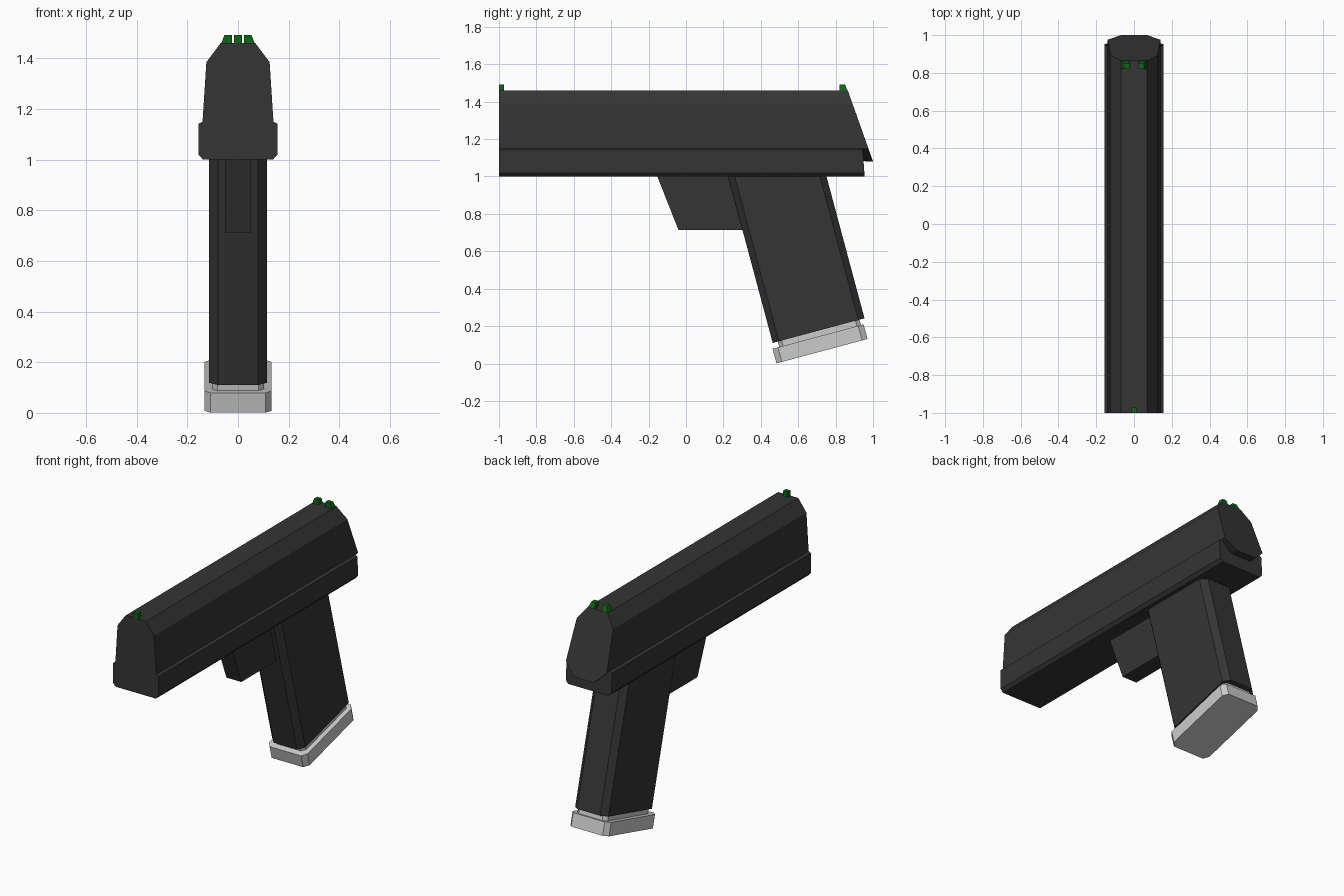
import bpy, math
from mathutils import Vector

if "Cube" in bpy.data.objects:
    bpy.data.objects.remove(bpy.data.objects["Cube"])


def material(name, rgb):
    m = bpy.data.materials.new(name)
    m.diffuse_color = (*rgb, 1)
    m.use_nodes = True
    m.node_tree.nodes["Principled BSDF"].inputs["Base Color"].default_value = m.diffuse_color
    return m


DARK = material("dark_polymer", (0.035, 0.035, 0.035))
GREEN = material("green_sight", (0.005, 0.13, 0.008))


def loft(name, start, end, mat=None):
    """Flat-faced solid between two rings with equal point counts."""
    n = len(start)
    faces = [(i, (i + 1) % n, (i + 1) % n + n, i + n) for i in range(n)]
    faces += [tuple(reversed(range(n))), tuple(range(n, 2 * n))]
    # Face winding: flip everything if the signed volume is negative
    verts = [Vector(p) for p in start + end]
    vol = sum(verts[f[0]].dot(verts[f[i]].cross(verts[f[i + 1]]))
              for f in faces for i in range(1, len(f) - 1))
    if vol < 0:
        faces = [tuple(reversed(f)) for f in faces]
    mesh = bpy.data.meshes.new(name)
    mesh.from_pydata(verts, [], faces)
    obj = bpy.data.objects.new(name, mesh)
    bpy.context.collection.objects.link(obj)
    if mat:
        mesh.materials.append(mat)
    return obj


def mirrored(half):
    """Close a right-hand half profile (x, z) across x = 0."""
    return half + [(-x, z) for x, z in reversed(half)]


# Slide: tapered octagon with a raked back face that overhangs the frame
upper = [(0.14, 1.15), (0.125, 1.385), (0.069, 1.46)]
front = mirrored([(0.07, 1.15)] + upper)
back = mirrored([(0.07, 1.08)] + upper)
loft("slide", [(x, -1, z) for x, z in front],
     [(x, 1.0 - (z - 1.08) * 0.355, z) for x, z in back], DARK)

# Frame: wide rail under the slide
rail = mirrored([(0.138, 1.0), (0.156, 1.02), (0.156, 1.142), (0.14, 1.15)])
loft("frame", [(x, -1, z) for x, z in rail],
     [(x, 0.955 - (z - 1.0) * 0.07, z) for x, z in rail], DARK)

# Handle parts: chamfered rectangles extruded along an axis tilted 15 degrees
C, S = math.cos(math.radians(15)), math.sin(math.radians(15))


def tilted_block(name, hx, hu, cx, cu, v0, v1, shift=0, mat=None):
    quarter = [(hx - cx, -hu), (hx, cu - hu), (hx, hu - cu), (hx - cx, hu)]
    outline = mirrored(quarter)
    rings = [[(x, 0.709 + (u + shift) * C + v * S, 0.176 + (u + shift) * S - v * C)
              for x, u in outline] for v in (v0, v1)]
    return loft(name, rings[0], rings[1], mat)


tilted_block("grip", 0.114, 0.254, 0.035, 0.034, -0.93, 0, 0, DARK)
tilted_block("magazine_collar", 0.103, 0.226, 0.022, 0.022, -0.02, 0.05)
tilted_block("magazine_base", 0.132, 0.252, 0.024, 0.03, 0.03, 0.111, -0.011)

# Trigger guard: solid slanted block running into the grip
guard = [(-0.165, 1.03), (-0.04, 0.713), (0.37, 0.713), (0.30, 1.03)]
loft("trigger_guard", [(-0.051, y, z) for y, z in guard],
     [(0.051, y, z) for y, z in guard], DARK)


# Sights: one block at the front, a tapered pair at the back
def sight(name, bottom, top):
    rings = [[(x0, y0, z), (x1, y0, z), (x1, y1, z), (x0, y1, z)]
             for (x0, x1, y0, y1), z in ((bottom, 1.455), (top, 1.493))]
    loft(name, rings[0], rings[1], GREEN)


sight("front_sight", (-0.016, 0.016, -1, -0.972), (-0.016, 0.016, -1, -0.972))
for side, s in (("right", 1), ("left", -1)):
    sight("rear_sight_" + side, (s * 0.024, s * 0.068, 0.82, 0.865),
          (s * 0.024, s * 0.053, 0.82, 0.85))
